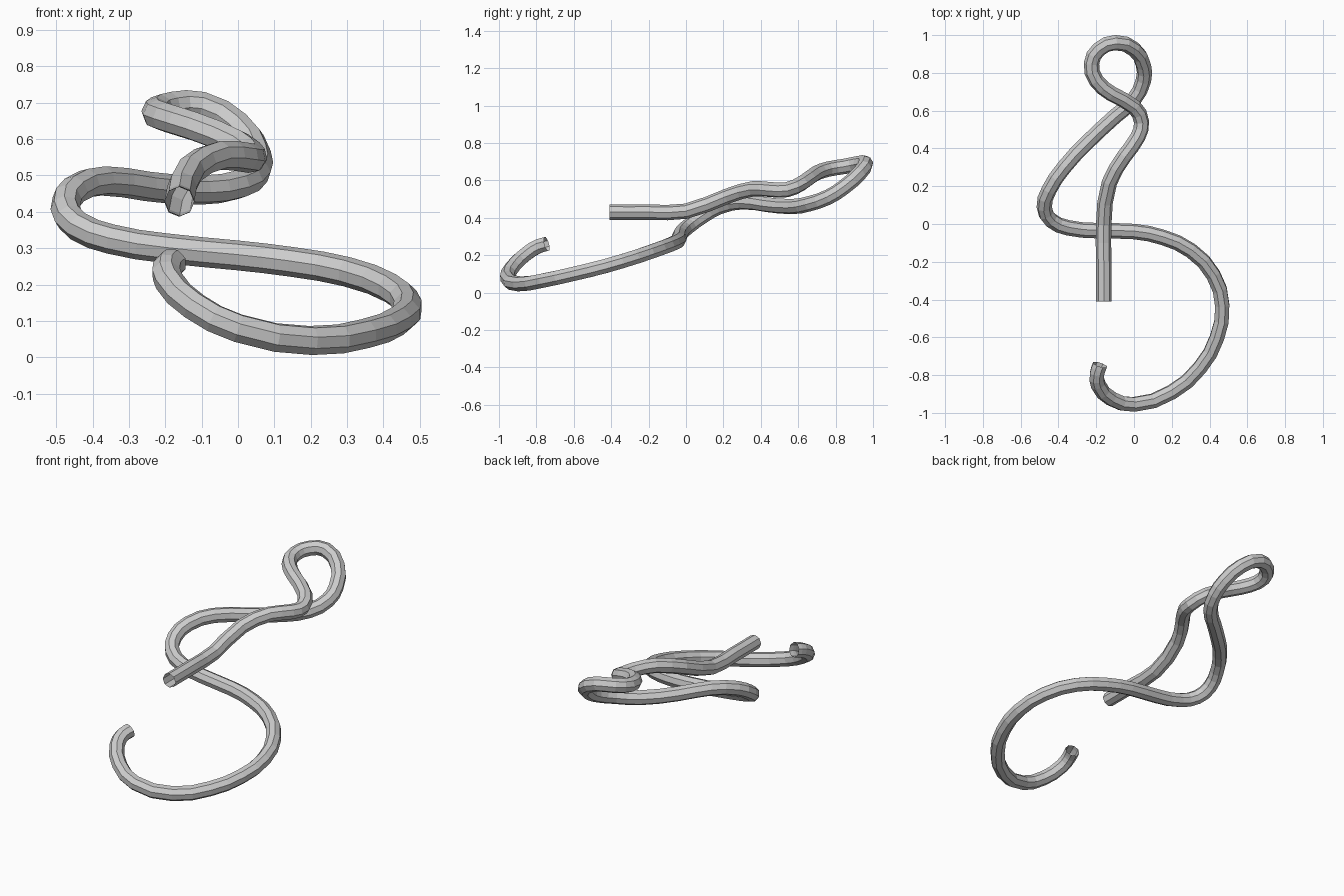
import bpy

# Centre line of the bent tube, from the straight end to the curled end
path = [
    (-.16, -.41, .43), (-.16, -.2, .43), (-.16, 0, .435), (-.13, .22, .515),
    (-.05, .36, .555), (.02, .46, .55), (.04, .54, .55), (0, .62, .585),
    (-.12, .69, .635), (-.2, .76, .66), (-.225, .85, .675), (-.185, .925, .69),
    (-.1, .96, .69), (0, .925, .635), (.05, .84, .56), (.05, .76, .51),
    (0, .66, .475), (-.1, .57, .46), (-.25, .43, .47), (-.37, .3, .485),
    (-.45, .18, .46), (-.475, .09, .41), (-.44, .02, .36), (-.35, -.02, .325),
    (-.2, -.035, .3), (0, -.04, .28), (.15, -.07, .262), (.3, -.14, .235),
    (.42, -.27, .19), (.467, -.43, .142), (.44, -.6, .1), (.35, -.76, .065),
    (.2, -.89, .046), (0, -.955, .08), (-.12, -.925, .14), (-.19, -.85, .21),
    (-.195, -.79, .247), (-.18, -.745, .26),
]

# Open-ended eight-sided tube swept along the centre line
curve = bpy.data.curves.new("bent_tube", 'CURVE')
curve.dimensions = '3D'
curve.bevel_depth = 0.041
curve.bevel_resolution = 2
curve.use_fill_caps = False
curve.resolution_u = 2
spline = curve.splines.new('BEZIER')
spline.bezier_points.add(len(path) - 1)
for point, co in zip(spline.bezier_points, path):
    point.co = co
    point.handle_left_type = point.handle_right_type = 'AUTO'
tube = bpy.data.objects.new("bent_tube", curve)
bpy.context.collection.objects.link(tube)

# Faceted mesh
bpy.context.view_layer.objects.active = tube
tube.select_set(True)
bpy.ops.object.convert(target='MESH')
bpy.ops.object.shade_flat()
